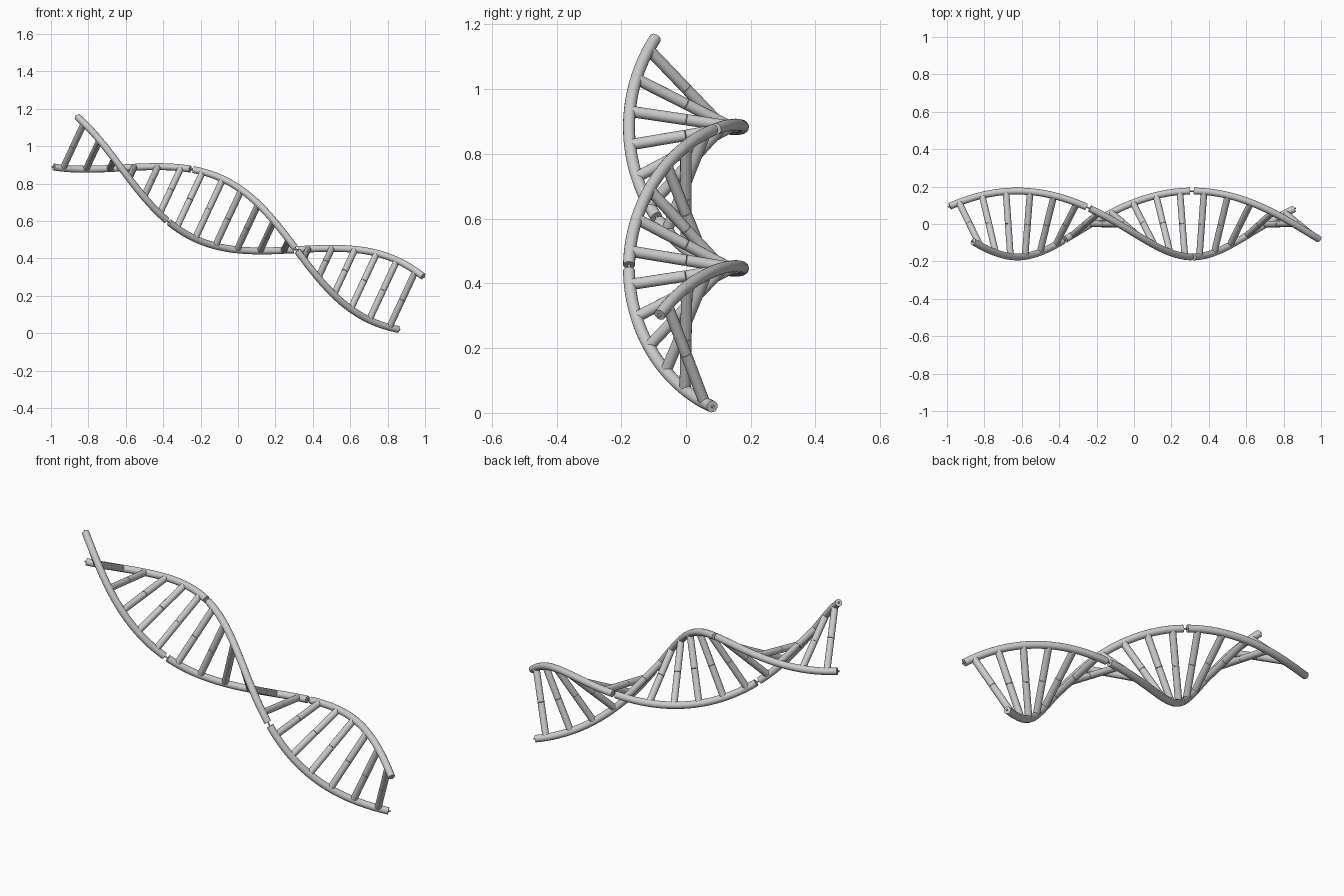
import bpy, math
from mathutils import Vector

if "Cube" in bpy.data.objects:
    bpy.data.objects.remove(bpy.data.objects["Cube"])

START, END = Vector((-0.931, 0, 1.0265)), Vector((0.931, 0, 0.1575))
AXIS = (END - START).normalized()
UP = Vector((-AXIS.z, 0, AXIS.x))          # perpendicular to the axis, in the front plane
R, TUBE, RUNG, PIN = 0.176, 0.0185, 0.0175, 0.004
A0, A1 = math.radians(31), math.radians(389)
MODULES, RUNGS = 3, 6
GAP = 0.0045                                # inset of each module end (fraction of length)


def helix(t, side):
    """Point on one strand; side is 1 or -1, t runs 0 to 1 along the axis."""
    a = A0 + (A1 - A0) * t
    return START.lerp(END, t) + side * R * (UP * math.cos(a) - Vector((0, 1, 0)) * math.sin(a))


def tube(name, points, radius):
    """Round capped tube along a list of points, turned into a smooth mesh."""
    cu = bpy.data.curves.new(name, 'CURVE')
    cu.dimensions = '3D'
    cu.bevel_depth = radius
    cu.bevel_resolution = 6
    cu.use_fill_caps = True
    sp = cu.splines.new('POLY')
    sp.points.add(len(points) - 1)
    for p, co in zip(sp.points, points):
        p.co = (*co, 1)
    ob = bpy.data.objects.new(name, cu)
    bpy.context.collection.objects.link(ob)
    bpy.ops.object.select_all(action='DESELECT')
    ob.select_set(True)
    bpy.context.view_layer.objects.active = ob
    bpy.ops.object.convert(target='MESH')
    bpy.ops.object.shade_smooth_by_angle(angle=math.radians(40))
    return ob


for m in range(MODULES):
    t0, t1 = m / MODULES + GAP, (m + 1) / MODULES - GAP

    # rail segments of both strands
    for side, label in ((1, "a"), (-1, "b")):
        n = 32
        tube(f"rail_{label}_{m + 1}",
             [helix(t0 + (t1 - t0) * i / n, side) for i in range(n + 1)], TUBE)

    # evenly spaced rungs, each in two halves meeting at a fine seam
    for k in range(RUNGS):
        t = (m + (k + 0.5) / RUNGS) / MODULES
        mid = START.lerp(END, t)
        for side, label in ((1, "a"), (-1, "b")):
            p = helix(t, side)
            tube(f"rung_{m + 1}_{k + 1}_{label}",
                 [mid + (p - mid).normalized() * 0.001, p], RUNG)

# thin connecting pins at the joints and free ends
for j in range(MODULES + 1):
    for side, label in ((1, "a"), (-1, "b")):
        t = j / MODULES
        tube(f"pin_{label}_{j + 1}", [helix(max(t - 0.01, 0), side),
                                      helix(min(t + 0.01, 1), side)], PIN)
